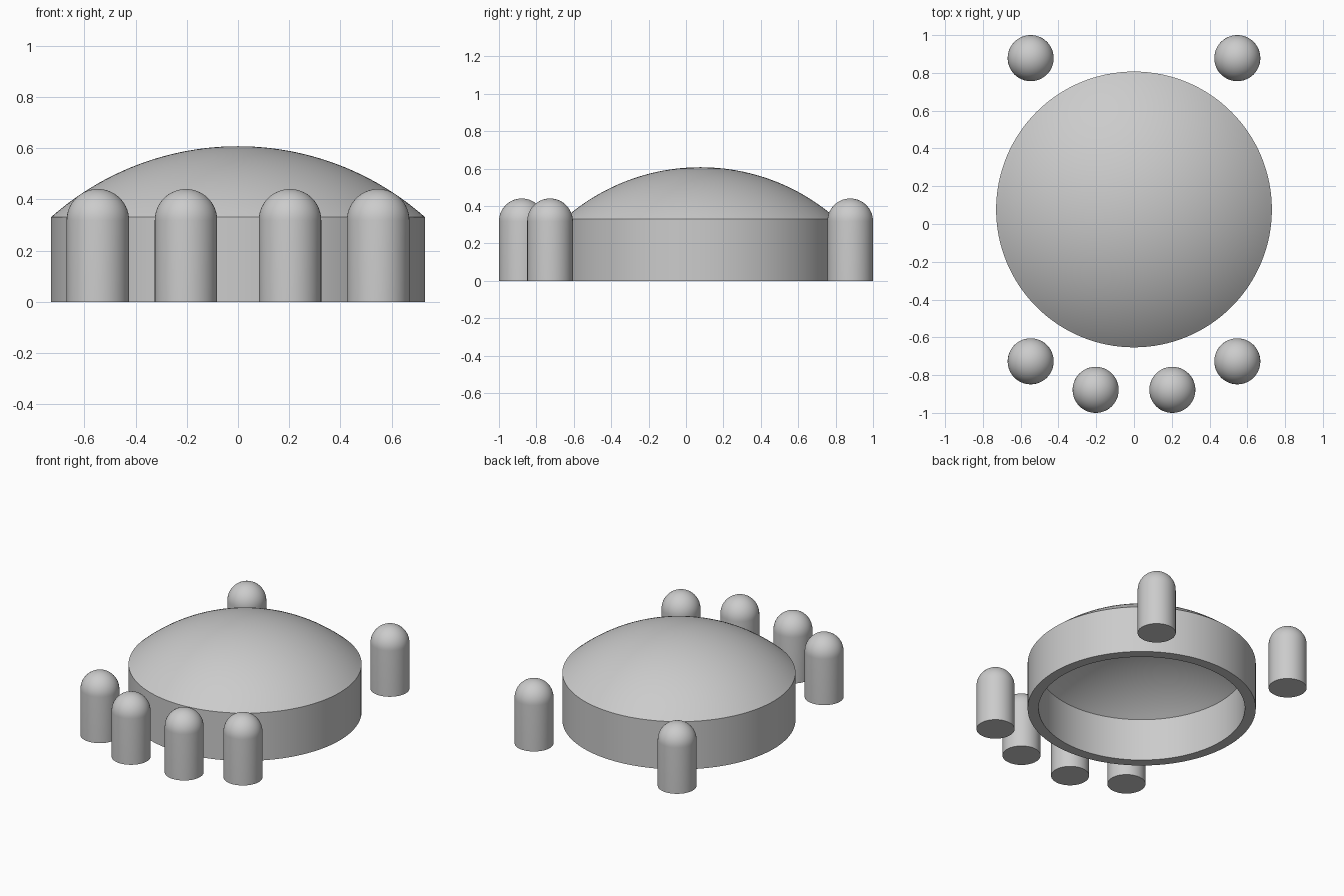
import bpy
from math import sin, cos, asin, pi, radians, sqrt
from mathutils import Matrix, Vector
import bmesh

cube = bpy.data.objects.get("Cube")
if cube:
    bpy.data.objects.remove(cube)

grey = bpy.data.materials.new("plain grey")
grey.use_nodes = True
colour = (0.6, 0.6, 0.6, 1)
grey.diffuse_color = colour
grey.node_tree.nodes["Principled BSDF"].inputs["Base Color"].default_value = colour


def cap(radius, centre_z, rim, steps):
    """Arc of a sphere from the rim radius up to the pole, as (r, z) points."""
    a = asin(min(1, rim / radius))
    return [(radius * sin(a * (1 - i / steps)), centre_z + radius * cos(a * (1 - i / steps)))
            for i in range(steps + 1)]


def lathe(name, profile, segments, location):
    """Spin an (r, z) profile around the vertical axis."""
    bm = bmesh.new()
    verts = [bm.verts.new((r, 0, z)) for r, z in profile]
    edges = [bm.edges.new(pair) for pair in zip(verts, verts[1:])]
    bmesh.ops.spin(bm, geom=verts + edges, cent=(0, 0, 0), axis=(0, 0, 1),
                   angle=2 * pi, steps=segments, use_duplicate=False)
    bmesh.ops.remove_doubles(bm, verts=bm.verts, dist=0.0001)
    bmesh.ops.recalc_face_normals(bm, faces=bm.faces)
    mesh = bpy.data.meshes.new(name)
    bm.to_mesh(mesh)
    bm.free()
    mesh.materials.append(grey)
    obj = bpy.data.objects.new(name, mesh)
    obj.location = location
    bpy.context.collection.objects.link(obj)
    bpy.ops.object.select_all(action='DESELECT')
    obj.select_set(True)
    bpy.context.view_layer.objects.active = obj
    bpy.ops.object.shade_smooth_by_angle(angle=radians(30))
    return obj


# Hollow drum with a domed roof; inner and outer domes share a centre
outer, wall, eave, top = 0.73, 0.07, 0.33, 0.607
inner = outer - wall
rise = top - eave
dome_radius = (outer ** 2 + rise ** 2) / (2 * rise)
dome_z = top - dome_radius
outside = cap(dome_radius, dome_z, outer, 24)
inside = cap(dome_radius - wall, dome_z, inner, 24)
shell = outside[::-1] + [(outer, 0), (inner, 0)] + inside
lathe("domed_shell", shell, 128, (0, 0.077, 0))

# Round-topped posts, mirrored left and right
post_radius, post_height = 0.122, 0.44
post = [(0, 0), (post_radius, 0)] + cap(post_radius, post_height - post_radius, post_radius, 14)
for place, x, y in (("back", 0.547, 0.878), ("front_outer", 0.547, -0.727), ("front_inner", 0.203, -0.878)):
    for side, sign in (("left", 1), ("right", -1)):
        lathe(f"{place}_post_{side}", post, 48, (sign * x, y, 0))
